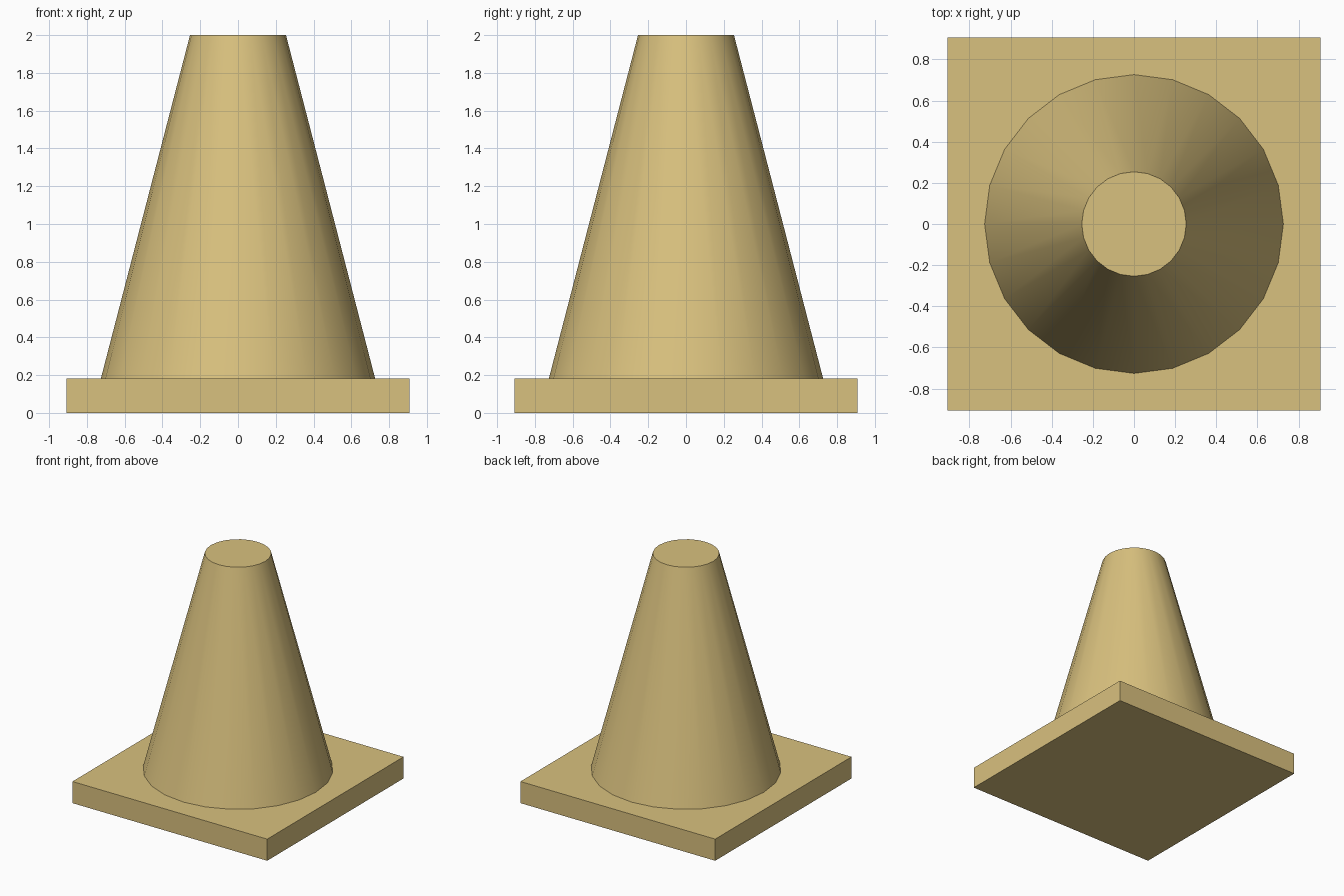
import bpy
import math

if "Cube" in bpy.data.objects:
    bpy.data.objects.remove(bpy.data.objects["Cube"])

mat = bpy.data.materials.new("sand yellow")
mat.diffuse_color = (0.694, 0.533, 0.209, 1.0)
mat.use_nodes = True
mat.node_tree.nodes["Principled BSDF"].inputs["Base Color"].default_value = mat.diffuse_color

BASE_HALF = 0.907
BASE_H = 0.182
TOTAL_H = 2.0

# Square base plate
bpy.ops.mesh.primitive_cube_add(size=1, location=(0, 0, BASE_H / 2))
base = bpy.context.object
base.name = "base_plate"
base.scale = (2 * BASE_HALF, 2 * BASE_HALF, BASE_H)
bpy.ops.object.transform_apply(location=False, rotation=False, scale=True)
base.data.materials.append(mat)

# Tapered 24-sided body with a flat top
bpy.ops.mesh.primitive_cone_add(
    vertices=24, radius1=0.726, radius2=0.254, depth=TOTAL_H - BASE_H,
    location=(0, 0, (TOTAL_H + BASE_H) / 2))
cone = bpy.context.object
cone.name = "cone_body"
cone.data.materials.append(mat)
bpy.ops.object.shade_smooth_by_angle(angle=math.radians(30))
